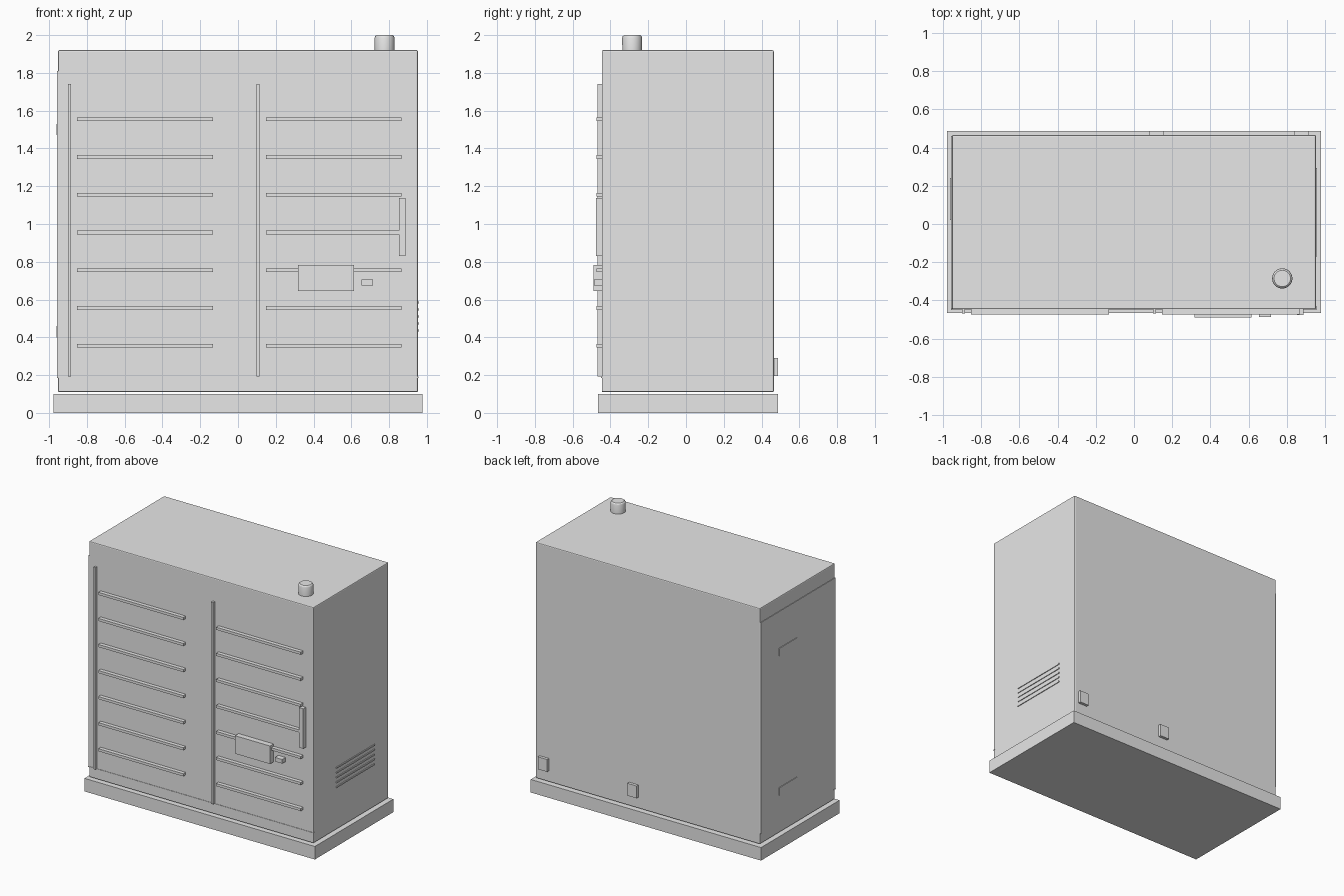
import bpy, bmesh, math

if "Cube" in bpy.data.objects:
    bpy.data.objects.remove(bpy.data.objects["Cube"])

grey = bpy.data.materials.new("painted_grey")
grey.diffuse_color = (0.8, 0.8, 0.8, 1)
grey.use_nodes = True
grey.node_tree.nodes["Principled BSDF"].inputs["Base Color"].default_value = grey.diffuse_color


def finish(name, bm):
    me = bpy.data.meshes.new(name)
    bm.to_mesh(me)
    bm.free()
    me.materials.append(grey)
    ob = bpy.data.objects.new(name, me)
    bpy.context.collection.objects.link(ob)
    return ob


def box(name, x, y, z, bevel=0):
    """Box from (min, max) pairs along each axis."""
    bm = bmesh.new()
    bmesh.ops.create_cube(bm, size=1)
    for v in bm.verts:
        for i, (a, b) in enumerate((x, y, z)):
            v.co[i] = a if v.co[i] < 0 else b
    ob = finish(name, bm)
    if bevel:
        mod = ob.modifiers.new("edge", 'BEVEL')
        mod.width = bevel
        mod.segments = 2
    return ob


# Plinth and cabinet (a narrow gap separates them)
box("plinth", (-0.978, 0.978), (-0.465, 0.487), (0, 0.10))
box("cabinet_body", (-0.953, 0.953), (-0.446, 0.465), (0.11, 1.92), 0.007)

# Thin side door and front sill line
box("left_side_panel", (-0.957, -0.94), (-0.446, 0.46), (0.19, 1.81))
box("front_sill", (-0.958, 0.955), (-0.449, -0.43), (0.186, 0.192))

# Front: two vertical rails, each with a column of seven ribs
for side, rail, x0, x1 in (("left", -0.893, -0.853, -0.132),
                           ("right", 0.107, 0.147, 0.865)):
    box(f"{side}_vertical_rail", (rail - 0.008, rail + 0.008),
        (-0.468, -0.44), (0.193, 1.742))
    for i in range(7):
        z = 0.355 + 0.2 * i
        box(f"{side}_rib_{i + 1}", (x0, x1), (-0.475, -0.44),
            (z - 0.01, z + 0.01))

# Door handle, sign plate and latch
box("door_handle", (0.852, 0.888), (-0.477, -0.44), (0.83, 1.137))
box("sign_plate", (0.317, 0.615), (-0.489, -0.44), (0.645, 0.783))
box("latch", (0.655, 0.716), (-0.487, -0.44), (0.674, 0.706))

# Right side vent slats
for i in range(5):
    z = 0.437 + 0.037 * i
    box(f"vent_slat_{i + 1}", (0.94, 0.959), (-0.17, 0.293),
        (z - 0.005, z + 0.005))

# Left side hinges
for name, z in (("lower", 0.43), ("upper", 0.50 + 1.0)):
    box(f"{name}_side_hinge", (-0.962, -0.94), (0.02, 0.24),
        (z - 0.03, z + 0.03))

# Rear outlet boxes
for i, x in enumerate((0.118, 0.878)):
    box(f"rear_outlet_{i + 1}", (x - 0.039, x + 0.039), (0.45, 0.487),
        (0.195, 0.29))

# Roof vent cap: lathed profile with a chamfered top
n = 32
bm = bmesh.new()
rings = []
for r, z in ((0.052, 1.91), (0.053, 1.985), (0.050, 1.994), (0.043, 2.0)):
    rings.append([bm.verts.new((0.776 + r * math.cos(2 * math.pi * k / n),
                                -0.285 + r * math.sin(2 * math.pi * k / n), z))
                  for k in range(n)])
for a, b in zip(rings, rings[1:]):
    for k in range(n):
        j = (k + 1) % n
        bm.faces.new((a[k], a[j], b[j], b[k]))
bm.faces.new(rings[-1])
bm.faces.new(rings[0][::-1])
cap = finish("roof_vent_cap", bm)
bpy.context.view_layer.objects.active = cap
cap.select_set(True)
bpy.ops.object.shade_smooth_by_angle(angle=math.radians(30))
